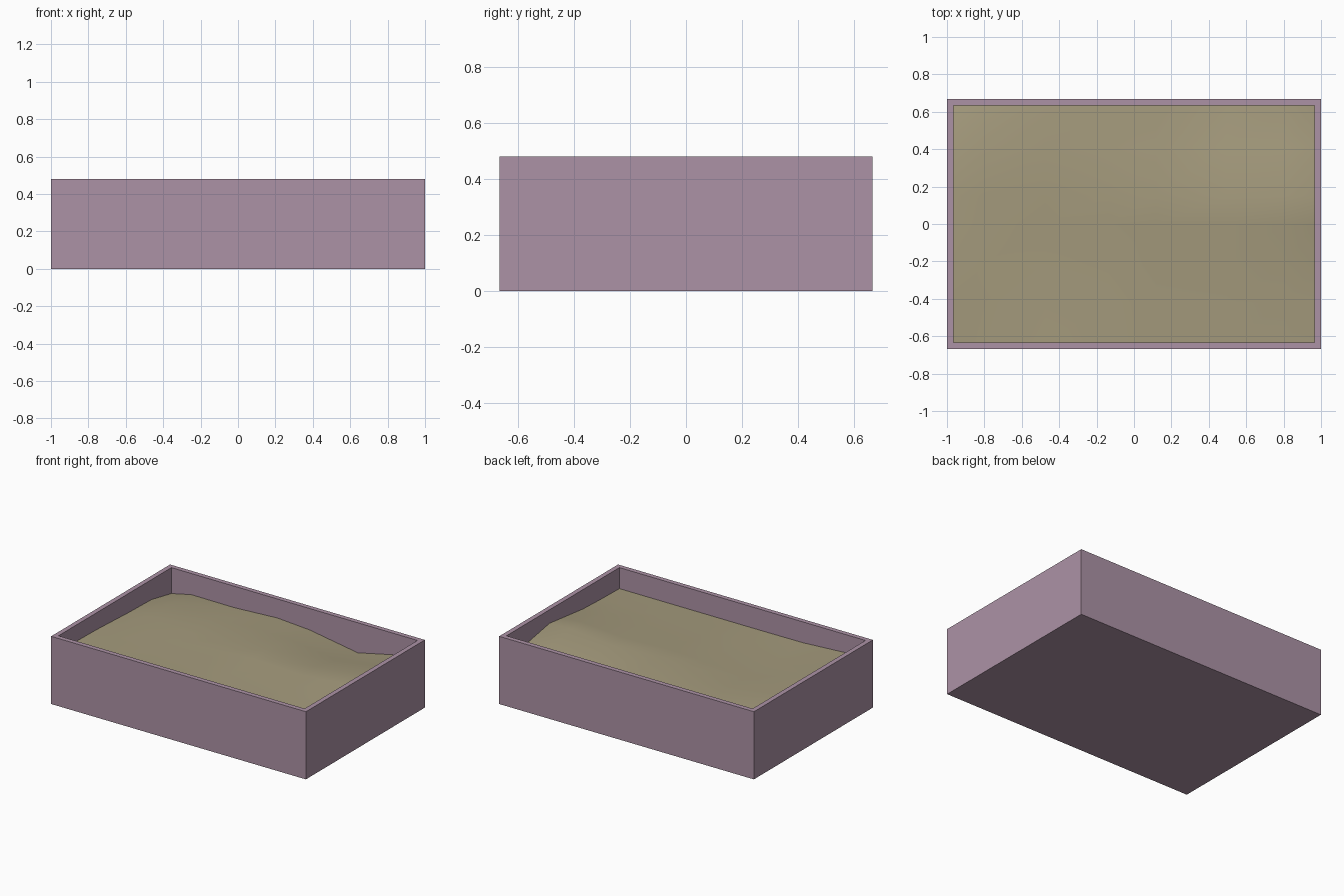
import bpy, bmesh
from math import sin, pi

if "Cube" in bpy.data.objects:
    bpy.data.objects.remove(bpy.data.objects["Cube"])

W, D, H = 1.0, 0.667, 0.48      # outer half width, half depth, height
T = 0.034                       # wall thickness


def material(name, rgb):
    m = bpy.data.materials.new(name)
    m.diffuse_color = (*rgb, 1)
    m.use_nodes = True
    m.node_tree.nodes["Principled BSDF"].inputs["Base Color"].default_value = m.diffuse_color
    return m


def finish(bm, name, mat):
    bmesh.ops.recalc_face_normals(bm, faces=bm.faces)
    me = bpy.data.meshes.new(name)
    bm.to_mesh(me)
    bm.free()
    ob = bpy.data.objects.new(name, me)
    bpy.context.collection.objects.link(ob)
    me.materials.append(mat)
    return ob


def lerp(pts, t):
    """Piecewise linear height along a wall."""
    for (a, ha), (b, hb) in zip(pts, pts[1:]):
        if t <= b:
            return ha + (hb - ha) * (t - a) / (b - a)
    return pts[-1][1]


# Open box: cube with the top face inset and pushed down
bm = bmesh.new()
bmesh.ops.create_cube(bm, size=1)
for v in bm.verts:
    v.co = (v.co.x * 2 * W, v.co.y * 2 * D, (v.co.z + 0.5) * H)
bm.normal_update()
top = max(bm.faces, key=lambda f: f.calc_center_median().z)
bmesh.ops.inset_region(bm, faces=[top], thickness=T, use_even_offset=True)
inner = bmesh.ops.extrude_face_region(bm, geom=[top])
bmesh.ops.translate(bm, vec=(0, 0, T - H),
                    verts=[g for g in inner["geom"] if isinstance(g, bmesh.types.BMVert)])
if top.is_valid:
    bmesh.ops.delete(bm, geom=[top], context='FACES_ONLY')
finish(bm, "box", material("box_purple", (0.416, 0.29, 0.381)))

# Sand: uneven surface blended from its height along the four walls
IX, IY = W - T, D - T
back = [(-IX, .296), (-.81, .33), (-.475, .328), (-.135, .345),
        (.118, .328), (.497, .267), (.806, .334), (IX, .34)]
front = [(-IX, .367), (-.82, .352), (-.45, .331), (IX, .331)]
left = [(-IY, .367), (-.18, .36), (.13, .345), (.43, .338), (IY, .296)]
right = [(-IY, .331), (-.263, .338), (.16, .385), (.39, .338), (IY, .34)]


def sand_height(x, y):
    u, v = (x + IX) / (2 * IX), (y + IY) / (2 * IY)
    edges = ((1 - v) * lerp(front, x) + v * lerp(back, x)
             + (1 - u) * lerp(left, y) + u * lerp(right, y))
    corners = ((1 - v) * ((1 - u) * front[0][1] + u * front[-1][1])
               + v * ((1 - u) * back[0][1] + u * back[-1][1]))
    # shallow hollow on the left, low mound on the right
    return edges - corners - 0.025 * sin(2 * pi * u) * sin(pi * v)


xs = [p[0] for p in back]
ys = [-IY, -.42, -.22, 0, .15, .41, IY]
bm = bmesh.new()
rows = [[bm.verts.new((x, y, sand_height(x, y))) for x in xs] for y in ys]
for r0, r1 in zip(rows, rows[1:]):
    for i in range(len(xs) - 1):
        bm.faces.new((r0[i], r0[i + 1], r1[i + 1], r1[i])).smooth = True
sand = finish(bm, "sand", material("sand_tan", (0.373, 0.325, 0.203)))
if sand.data.polygons[0].normal.z < 0:
    sand.data.flip_normals()
